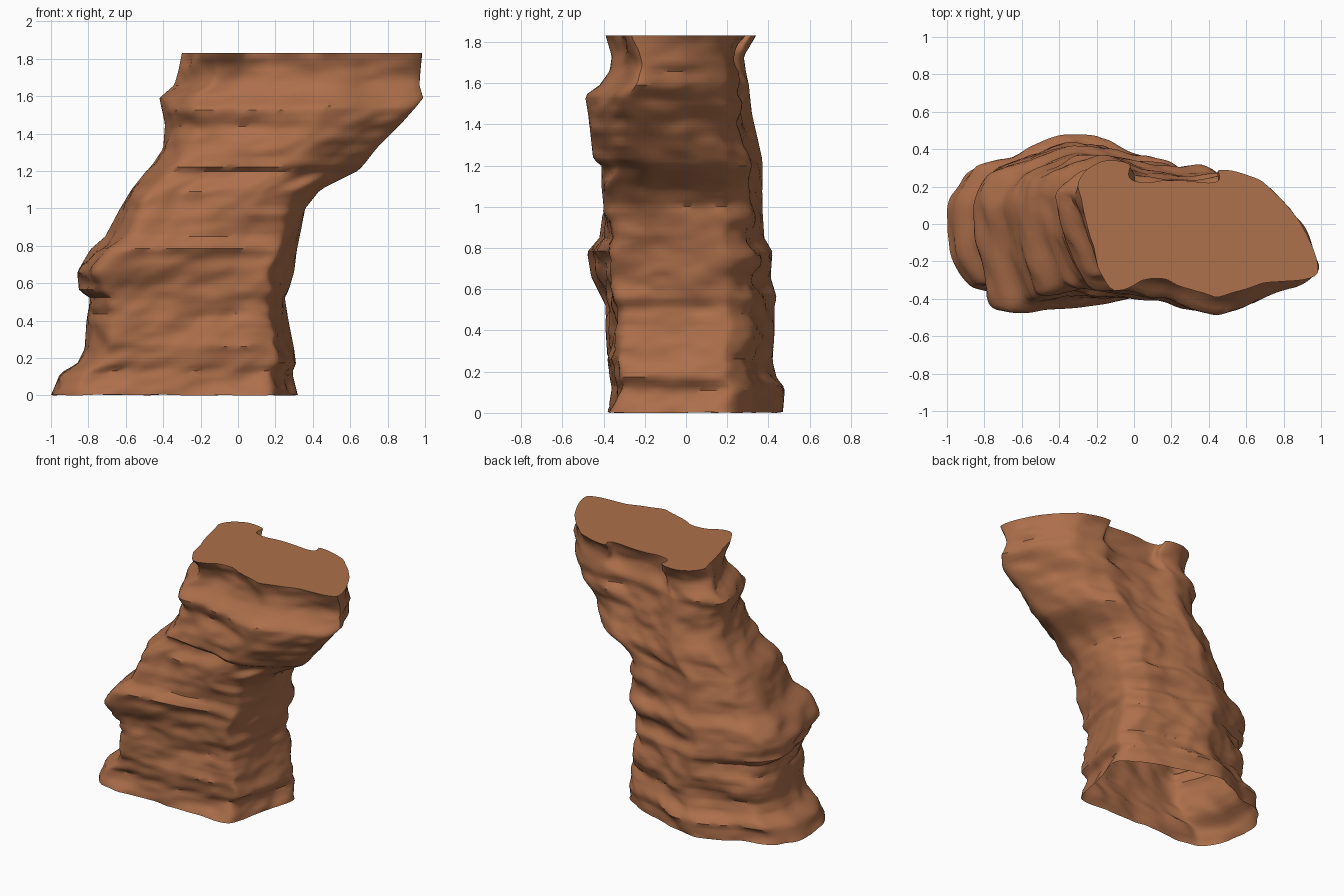
import bpy, bmesh
from mathutils import Vector, noise

if "Cube" in bpy.data.objects:
    bpy.data.objects.remove(bpy.data.objects["Cube"])

AROUND = 8          # subdivisions between neighbouring section points
ROWS = 84
TOP = 1.83

# Key cross-sections: left, then round the front, right and back
SECTIONS = [
    (0.0, [(-1, .1), (-.97, -.15), (-.85, -.34), (-.6, -.37), (-.3, -.37), (0, -.37),
           (.2, -.34), (.25, -.15), (.28, .03), (.32, .2), (.2, .31), (0, .37),
           (-.2, .45), (-.38, .48), (-.6, .39), (-.88, .3)]),
    (0.75, [(-.83, .1), (-.8, -.15), (-.72, -.47), (-.5, -.46), (-.25, -.43), (0, -.39),
            (.2, -.37), (.26, -.18), (.31, .02), (.3, .2), (.18, .33), (0, .36),
            (-.2, .4), (-.36, .42), (-.55, .35), (-.76, .27)]),
    (1.45, [(-.4, .15), (-.37, -.05), (-.25, -.28), (-.05, -.33), (.15, -.39), (.42, -.48),
            (.68, -.38), (.86, -.25), (.78, 0), (.66, .2), (.45, .28), (.25, .28),
            (.05, .3), (-.12, .34), (-.25, .3), (-.35, .24)]),
    (TOP, [(-.3, .2), (-.24, 0), (-.1, -.33), (.05, -.28), (.2, -.29), (.44, -.39),
           (.7, -.31), (.98, -.26), (.88, 0), (.68, .25), (.46, .29), (.44, .23),
           (.02, .24), (0, .32), (-.15, .34), (-.26, .27)]),
]

# Silhouette by height: z, left, right, front, back
LEVELS = [
    (0.00, -1.00, .32, -.38, .47), (0.12, -.95, .29, -.36, .48), (0.17, -.86, .31, -.37, .44),
    (0.25, -.82, .30, -.38, .42), (0.40, -.81, .27, -.39, .43), (0.52, -.79, .25, -.39, .43),
    (0.56, -.85, .27, -.41, .44), (0.66, -.86, .30, -.46, .41), (0.78, -.79, .315, -.48, .42),
    (0.85, -.71, .33, -.42, .38), (1.00, -.63, .36, -.40, .37), (1.10, -.57, .44, -.41, .37),
    (1.20, -.49, .64, -.41, .37), (1.23, -.46, .67, -.45, .37), (1.32, -.40, .74, -.46, .35),
    (1.45, -.39, .87, -.475, .32), (1.54, -.41, .95, -.49, .31), (1.59, -.42, .99, -.42, .305),
    (1.66, -.34, .97, -.37, .29), (1.73, -.32, .975, -.36, .28), (TOP, -.30, .985, -.39, .34),
]


def between(table, z):
    for a, b in zip(table, table[1:]):
        if z <= b[0] + 1e-6:
            return a, b, (z - a[0]) / (b[0] - a[0])


def section(z):
    """Closed ring at height z, softly curved through the blended key points."""
    a, b, t = between(SECTIONS, z)
    pts = [Vector(p).lerp(Vector(q), t) for p, q in zip(a[1], b[1])]
    n, ring = len(pts), []
    for i in range(n):
        p0, p1, p2, p3 = (pts[(i + k) % n] for k in (-1, 0, 1, 2))
        for s in range(AROUND):
            u = s / AROUND
            m1, m2 = (p2 - p0) * .35, (p3 - p1) * .35
            ring.append(p1 * (2*u**3 - 3*u*u + 1) + m1 * (u**3 - 2*u*u + u)
                        + p2 * (3*u*u - 2*u**3) + m2 * (u**3 - u*u))
    return ring


def roughen(ring, z):
    """Push the ring in and out with layered strata and finer lumps."""
    n, out = len(ring), []
    for i, p in enumerate(ring):
        d = ring[(i + 1) % n] - ring[i - 1]
        normal = Vector((d.y, -d.x)).normalized()
        tilt = z - .15 * p.x
        strata = noise.noise((p.x * 1.8, p.y * 1.8 + 5, tilt * 7))
        lumps = noise.noise((p.x * 5, p.y * 5, tilt * 10 + 3))
        fine = noise.noise((p.x * 9 + 7, p.y * 9, tilt * 22))
        out.append(p + normal * (.032 * strata + .022 * lumps + .010 * fine))
    return out


def fit(ring, z):
    """Scale the ring to the silhouette at this height."""
    a, b, t = between(LEVELS, z)
    left, right, front, back = (p + (q - p) * t for p, q in zip(a[1:], b[1:]))
    xs, ys = [p.x for p in ring], [p.y for p in ring]
    sx = (right - left) / (max(xs) - min(xs))
    sy = (back - front) / (max(ys) - min(ys))
    return [((p.x - min(xs)) * sx + left, (p.y - min(ys)) * sy + front) for p in ring]


# Leaning rock column, open underneath with a flat cut top
bm = bmesh.new()
rings = []
for r in range(ROWS + 1):
    z = TOP * r / ROWS
    ring = fit(roughen(section(z), z), z)
    lift = lambda x, y: .012 * abs(noise.noise((x * 4, y * 4, 1))) if r == 0 else 0
    rings.append([bm.verts.new((x, y, z + lift(x, y))) for x, y in ring])
for low, high in zip(rings, rings[1:]):
    for i in range(len(low)):
        j = (i + 1) % len(low)
        bm.faces.new((low[i], low[j], high[j], high[i]))
bm.faces.new(rings[-1])

mesh = bpy.data.meshes.new("rock_column")
bm.to_mesh(mesh)
bm.free()
rock = bpy.data.objects.new("rock_column", mesh)
bpy.context.collection.objects.link(rock)

# Red-brown stone
stone = bpy.data.materials.new("red_stone")
stone.diffuse_color = (.42, .16, .07, 1)
stone.use_nodes = True
stone.node_tree.nodes["Principled BSDF"].inputs["Base Color"].default_value = stone.diffuse_color
mesh.materials.append(stone)

bpy.context.view_layer.objects.active = rock
rock.select_set(True)
bpy.ops.object.shade_smooth_by_angle(angle=.7)
